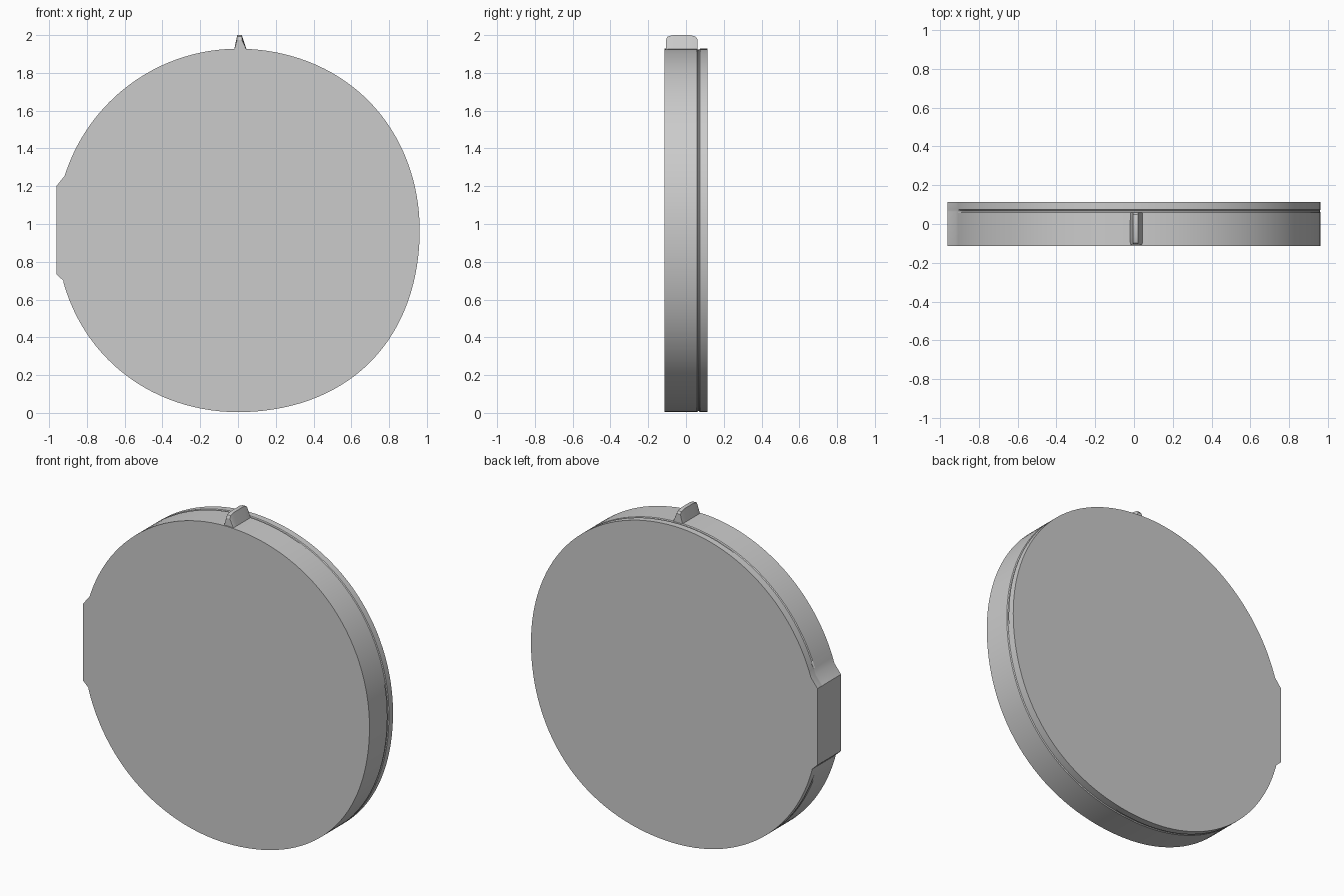
import bpy, bmesh, math

if "Cube" in bpy.data.objects:
    bpy.data.objects.remove(bpy.data.objects["Cube"])

HALF = 0.113          # half thickness of the disc
CZ, R = 0.966, 0.962  # disc centre height and radius


def loft(name, rings):
    """Skin closed rings of equal length and cap both ends."""
    bm = bmesh.new()
    loops = [[bm.verts.new(p) for p in ring] for ring in rings]
    n = len(loops[0])
    for a, b in zip(loops, loops[1:]):
        for i in range(n):
            j = (i + 1) % n
            bm.faces.new((a[i], a[j], b[j], b[i]))
    bm.faces.new(loops[0])
    bm.faces.new(loops[-1])
    bmesh.ops.recalc_face_normals(bm, faces=bm.faces)
    mesh = bpy.data.meshes.new(name)
    bm.to_mesh(mesh)
    bm.free()
    obj = bpy.data.objects.new(name, mesh)
    bpy.context.collection.objects.link(obj)
    return obj


def outline():
    """Slightly uneven circle with a flat on the left side."""
    bulge = [0.012, 0.0, 0.008, 0.026]   # per quadrant, from upper right
    flat = [(-0.918, 1.255), (-0.962, 1.20), (-0.962, 0.735), (-0.925, 0.70)]
    pts, flat_done = [], False
    for i in range(128):
        t = 2 * math.pi * i / 128
        r = R + bulge[i // 32] * math.sin(2 * t) ** 2
        x, z = r * math.cos(t), CZ + r * math.sin(t)
        if x < -0.9 and 0.69 < z < 1.265:
            if not flat_done:
                pts += flat
                flat_done = True
        else:
            pts.append((x, z))
    return pts


# Disc body with a shallow seam around the rim
profile = outline()
seam = [(-HALF, 1), (0.058, 1), (0.063, 0.995), (0.070, 0.995), (0.074, 1), (HALF, 1)]
disc = loft("disc_body", [[(x * s if x > -0.9 else x, y, CZ + (z - CZ) * s)
                           for x, z in profile] for y, s in seam])

# Small wedge-shaped lug on the top, rounded at both ends
lug_sections = [(-0.106, 1.975), (-0.098, 1.992), (-0.07, 2.0),
                (0.02, 2.0), (0.05, 1.993), (0.060, 1.98)]
lug = loft("top_lug", [[(-0.022, y, 1.915), (-0.004, y, top),
                        (0.020, y, top), (0.048, y, 1.915)]
                       for y, top in lug_sections])

# Smooth rim, crisp edges
for obj in bpy.context.collection.objects:
    obj.select_set(True)
bpy.context.view_layer.objects.active = disc
bpy.ops.object.shade_smooth_by_angle(angle=math.radians(20))
